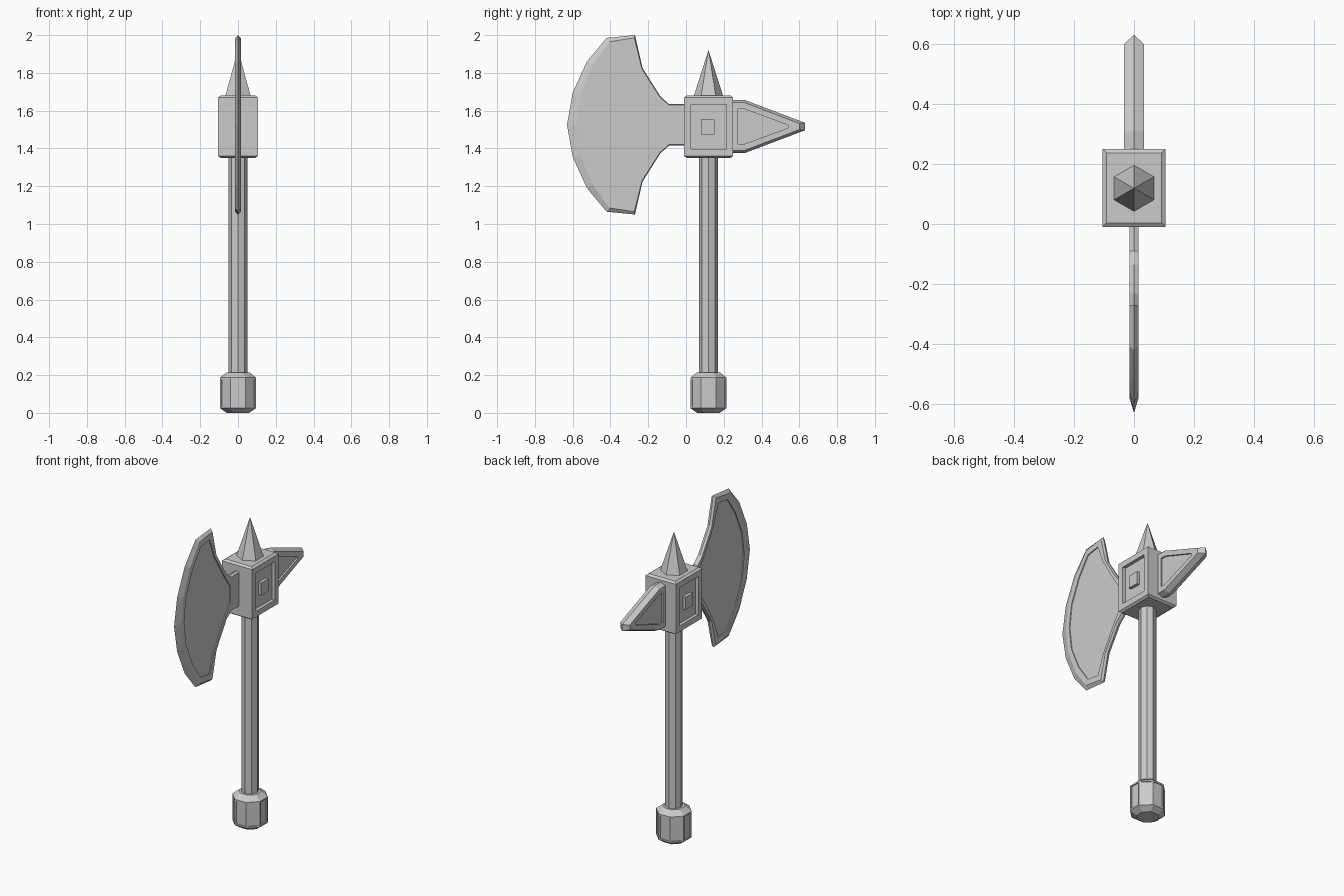
import bpy, bmesh
from math import cos, sin, pi

if "Cube" in bpy.data.objects:
    bpy.data.objects.remove(bpy.data.objects["Cube"])

CY = 0.119  # y of the handle axis


def finish(name, bm):
    bmesh.ops.remove_doubles(bm, verts=bm.verts, dist=0.0001)
    bmesh.ops.recalc_face_normals(bm, faces=bm.faces)
    mesh = bpy.data.meshes.new(name)
    bm.to_mesh(mesh)
    bm.free()
    obj = bpy.data.objects.new(name, mesh)
    bpy.context.collection.objects.link(obj)
    return obj


def loft(rings):
    """Bridge equal-length point rings and cap both ends."""
    bm = bmesh.new()
    loops = [[bm.verts.new(p) for p in r] for r in rings]
    n = len(loops[0])
    for a, b in zip(loops, loops[1:]):
        for i in range(n):
            j = (i + 1) % n
            bm.faces.new((a[i], a[j], b[j], b[i]))
    bm.faces.new(loops[0])
    bm.faces.new(loops[-1])
    return bm


def turned(sides, profile, phase=0.0):
    return loft([[(r * cos(phase + 2 * pi * i / sides),
                   CY + r * sin(phase + 2 * pi * i / sides), z)
                  for i in range(sides)] for r, z in profile])


def box(center, size):
    bm = bmesh.new()
    bmesh.ops.create_cube(bm, size=1)
    bmesh.ops.scale(bm, vec=size, verts=bm.verts)
    bmesh.ops.translate(bm, vec=center, verts=bm.verts)
    bm.normal_update()
    return bm


def plate(name, zc, half, depth, edge, face, panel):
    """Flat piece with a ridged rim and a sunken panel on both sides."""
    def ring(pts, x):
        full = pts + [(y, -z) for y, z in reversed(pts) if z > 0]
        return [(x, y, zc + z) for y, z in full]
    side = [(panel, half - depth), (panel, half), (face, half)]
    rings = [ring(p, -x) for p, x in side] + [ring(edge, 0)]
    rings += [ring(p, x) for p, x in reversed(side)]
    finish(name, loft(rings))


# Handle
finish("shaft", turned(8, [(0.05, 0.2), (0.05, 1.37)]))

# Pommel with shallow sunken sides
R = 0.095 / cos(pi / 8)
bm = turned(8, [(0.065, 0), (R, 0.025), (R, 0.187), (0.065, 0.215)], pi / 8)
bmesh.ops.recalc_face_normals(bm, faces=bm.faces)
sides = [f for f in bm.faces if abs(f.normal.z) < 0.1]
bmesh.ops.inset_individual(bm, faces=sides, thickness=0.013, depth=0)
bmesh.ops.inset_individual(bm, faces=sides, thickness=0.0005, depth=-0.005)
finish("pommel", bm)

# Head block: chamfered ends, sunken panel on each side
bm = box((0, 0.12, 1.515), (0.21, 0.26, 0.31))
ends = [f for f in bm.faces if abs(f.normal.z) > 0.9]
panels = [f for f in bm.faces if abs(f.normal.x) > 0.9]
bmesh.ops.inset_individual(bm, faces=ends, thickness=0.02, depth=0.01)
bmesh.ops.inset_individual(bm, faces=panels, thickness=0.051, depth=0)
bmesh.ops.inset_individual(bm, faces=panels, thickness=0.0005, depth=-0.02)
finish("head_block", bm)

# Small boss in each panel
for s, label in ((1, "right"), (-1, "left")):
    finish("boss_" + label, box((s * 0.09, 0.115, 1.513), (0.028, 0.072, 0.078)))

# Six-sided top spike
finish("top_spike", turned(6, [(0.08, 1.67), (0.0005, 1.92)], pi / 2))

# Blade
plate("blade", 1.525, 0.015, 0.006,
      edge=[(0.0, .11), (-.09, .11), (-.135, .15), (-.23, .30), (-.27, .475),
            (-.42, .46), (-.525, .335), (-.6, .17), (-.63, 0)],
      face=[(0.0, .105), (-.09, .105), (-.137, .145), (-.233, .295), (-.274, .46),
            (-.405, .44), (-.495, .315), (-.56, .158), (-.58, 0)],
      panel=[(-.095, .05), (-.12, .085), (-.165, .15), (-.255, .30), (-.30, .42),
             (-.39, .405), (-.47, .29), (-.533, .145), (-.552, 0)])

# Rear pick
plate("rear_pick", 1.516, 0.033, 0.01,
      edge=[(.24, .14), (.312, .14), (.63, .02)],
      face=[(.24, .127), (.308, .127), (.60, .016)],
      panel=[(.275, .092), (.31, .092), (.54, .008)])
